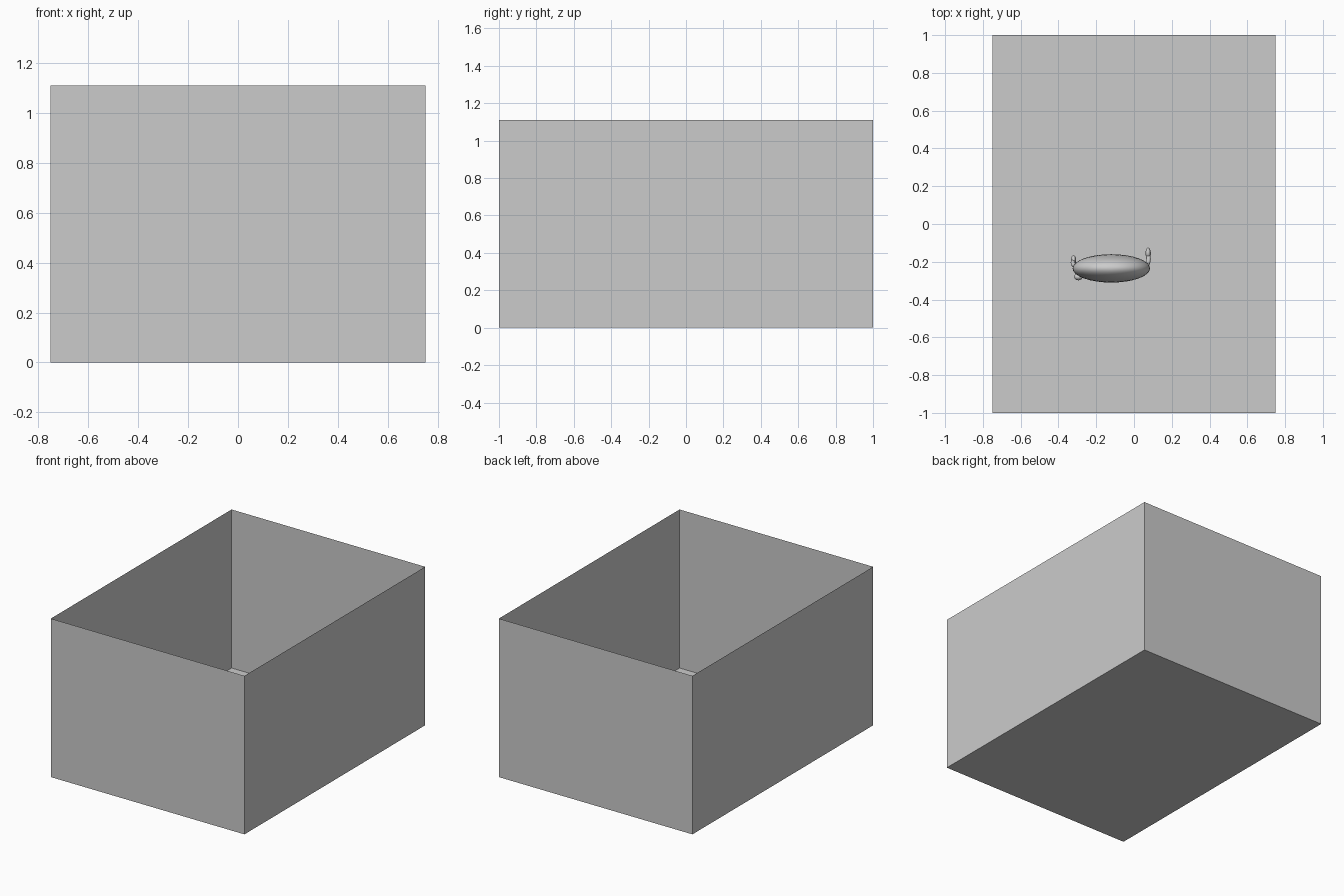
import bpy, bmesh
from mathutils import Vector

if "Cube" in bpy.data.objects:
    bpy.data.objects.remove(bpy.data.objects["Cube"])

CX, CY, CZ = -0.12, -0.235, 0.32   # centre of the small round body


def finish(bm, name, smooth=False):
    me = bpy.data.meshes.new(name)
    bm.to_mesh(me)
    bm.free()
    for p in me.polygons:
        p.use_smooth = smooth
    ob = bpy.data.objects.new(name, me)
    bpy.context.collection.objects.link(ob)
    return ob


def ellipsoid(name, centre, radii):
    bm = bmesh.new()
    bmesh.ops.create_uvsphere(bm, u_segments=32, v_segments=20, radius=1)
    bmesh.ops.scale(bm, vec=radii, verts=bm.verts)
    bmesh.ops.translate(bm, vec=centre, verts=bm.verts)
    return finish(bm, name, True)


def limb(name, points, radius):
    cu = bpy.data.curves.new(name, 'CURVE')
    cu.dimensions = '3D'
    cu.bevel_depth = radius
    cu.bevel_resolution = 3
    cu.use_fill_caps = True
    sp = cu.splines.new('BEZIER')
    sp.bezier_points.add(len(points) - 1)
    for bp, co in zip(sp.bezier_points, points):
        bp.co = Vector(co)
        bp.handle_left_type = bp.handle_right_type = 'AUTO'
    ob = bpy.data.objects.new(name, cu)
    bpy.context.collection.objects.link(ob)
    return ob


# Open-topped box with sheet-thin walls and floor
bm = bmesh.new()
bmesh.ops.create_cube(bm, size=1)
bmesh.ops.scale(bm, vec=(1.5, 2.0, 1.11), verts=bm.verts)
bmesh.ops.translate(bm, vec=(0, 0, 0.555), verts=bm.verts)
bm.faces.ensure_lookup_table()
top = max(bm.faces, key=lambda f: f.calc_center_median().z)
bmesh.ops.delete(bm, geom=[top], context='FACES_ONLY')
finish(bm, "open_box")

# Upright lens-shaped body
ellipsoid("body", (CX, CY, CZ), (0.205, 0.075, 0.2))

# Arms and hands at both ends of the body
limb("right_arm", [(0.05, CY, 0.33), (0.075, -0.2, 0.28), (0.075, -0.16, 0.24)], 0.012)
ellipsoid("right_hand", (0.075, -0.155, 0.24), (0.014, 0.03, 0.03))
limb("left_arm", [(-0.3, CY, 0.33), (-0.322, -0.21, 0.28), (-0.32, -0.19, 0.24)], 0.012)
ellipsoid("left_hand", (-0.32, -0.195, 0.24), (0.014, 0.03, 0.03))
ellipsoid("left_thumb", (-0.295, -0.28, 0.26), (0.022, 0.018, 0.022))

# Short legs and feet under the body
for side, name in ((-1, "left"), (1, "right")):
    x = CX + side * 0.07
    limb(name + "_leg", [(x, CY, 0.16), (x, CY, 0.09), (x, CY, 0.03)], 0.016)
    ellipsoid(name + "_foot", (x, CY - 0.01, 0.025), (0.035, 0.055, 0.025))
